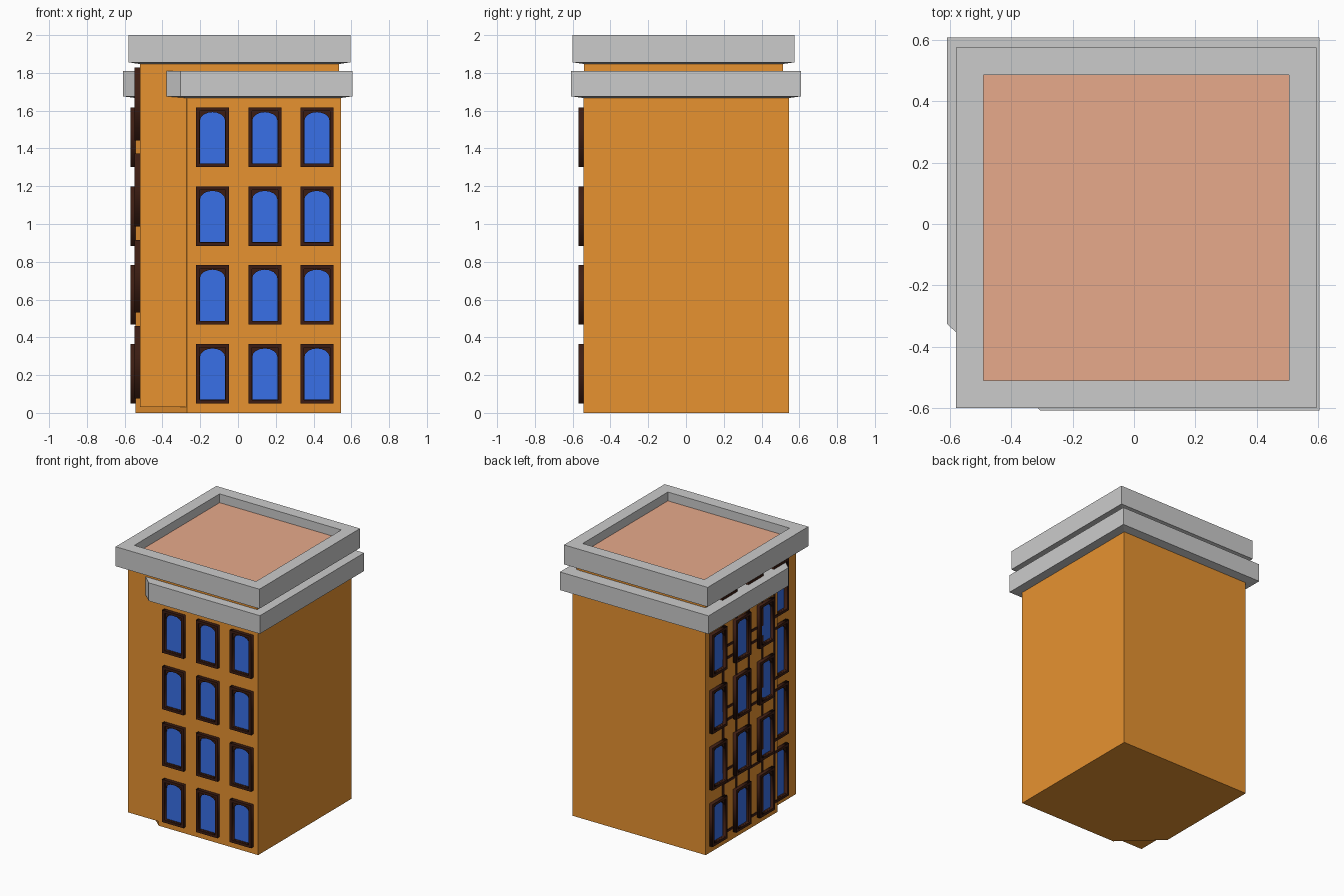
import bpy, bmesh, math

if "Cube" in bpy.data.objects:
    bpy.data.objects.remove(bpy.data.objects["Cube"])


def material(name, rgb):
    m = bpy.data.materials.new(name)
    m.diffuse_color = (*rgb, 1)
    m.use_nodes = True
    m.node_tree.nodes["Principled BSDF"].inputs["Base Color"].default_value = m.diffuse_color
    return m


ORANGE = material("orange_wall", (0.8, 0.29, 0.03))
PINK = material("pink_roof", (0.8, 0.40, 0.26))
BLUE = material("blue_glass", (0.04, 0.16, 0.8))
BROWN = material("dark_brown", (0.045, 0.012, 0.006))


def loft(name, loops, mat=None, caps=True):
    """Skin a stack of (outline, z) loops with equal point counts."""
    bm = bmesh.new()
    rings = [[bm.verts.new((x, y, z)) for x, y in pts] for pts, z in loops]
    for a, b in zip(rings, rings[1:]):
        for i in range(len(a)):
            j = (i + 1) % len(a)
            bm.faces.new((a[i], a[j], b[j], b[i]))
    if caps:
        bm.faces.new(rings[-1])
        if len(rings) > 1:
            bm.faces.new(rings[0][::-1])
    if len(rings) > 1 and caps:
        bmesh.ops.recalc_face_normals(bm, faces=bm.faces)
    me = bpy.data.meshes.new(name)
    bm.to_mesh(me)
    bm.free()
    ob = bpy.data.objects.new(name, me)
    bpy.context.collection.objects.link(ob)
    if mat:
        me.materials.append(mat)
    return ob


def scaled(pts, cx, cy, f):
    return [(cx + (x - cx) * f, cy + (y - cy) * f) for x, y in pts]


def tower(name, wall, eave, centre, z0, z1, z2):
    """Walls, cornice ring with sunken roof."""
    inner = scaled(eave, *centre, 0.847)
    floor = z2 - 0.065
    loft(name + "_walls", [(wall, z0), (wall, z1)], ORANGE)
    loft(name + "_cornice", [(wall, z1 - 0.003), (eave, z1 + 0.006), (eave, z2),
                             (inner, z2), (inner, floor)], caps=False)
    loft(name + "_roof", [(inner, floor)], PINK)


def box(x0, x1, y0, y1):
    return [(x0, y0), (x1, y0), (x1, y1), (x0, y1)]


# Lower building with cut corner, and the square one rising through it
tower("lower",
      [(-0.27, -0.543), (0.545, -0.543), (0.545, 0.545), (-0.543, 0.545), (-0.543, -0.29)],
      [(-0.305, -0.608), (0.605, -0.608), (0.605, 0.608), (-0.61, 0.608), (-0.61, -0.325)],
      (0, 0), 0, 1.67, 1.81)
tower("upper", box(-0.52, 0.535, -0.54, 0.513), box(-0.58, 0.595, -0.60, 0.575),
      (0.0075, -0.0125), 0.03, 1.85, 2.0)


def rect(u, v, w, h):
    return [(u - w / 2, v), (u + w / 2, v), (u + w / 2, v + h), (u - w / 2, v + h)]


def arch(u, v, w, h, rise=0.045, n=8):
    # rectangle with a rounded head
    pts = [(u - w / 2, v), (u + w / 2, v)]
    for i in range(n + 1):
        t = math.pi * i / n
        pts.append((u + w / 2 * math.cos(t), v + h - rise + rise * math.sin(t)))
    return pts


def plate(name, outlines, depth, side, wall, mat):
    """Extruded flat outlines (nested ones become holes) set on a wall."""
    cu = bpy.data.curves.new(name, 'CURVE')
    cu.dimensions = '2D'
    cu.fill_mode = 'BOTH'
    cu.extrude = depth / 2
    for pts in outlines:
        s = cu.splines.new('POLY')
        s.points.add(len(pts) - 1)
        for p, (x, y) in zip(s.points, pts):
            p.co = (x, y, 0, 1)
        s.use_cyclic_u = True
    cu.materials.append(mat)
    ob = bpy.data.objects.new(name, cu)
    bpy.context.collection.objects.link(ob)
    d = wall - depth / 2
    if side == 'front':
        ob.location, ob.rotation_euler = (0, d, 0), (math.pi / 2, 0, 0)
    else:
        ob.location, ob.rotation_euler = (d, 0, 0), (math.pi / 2, 0, -math.pi / 2)
    bpy.ops.object.select_all(action='DESELECT')
    ob.select_set(True)
    bpy.context.view_layer.objects.active = ob
    bpy.ops.object.convert(target='MESH')


def windows(name, side, wall, columns, rows, w, h):
    t = 0.019
    rims, heads, panes = [], [], []
    for u in columns:
        for v in rows:
            hole = rect(u, v + t, w - 2 * t, h - 2 * t)
            rims += [rect(u, v, w, h), hole]
            heads += [hole, arch(u, v + t + 0.001, w - 2 * t - 0.004, h - 2 * t - 0.006)]
            panes.append(hole)
    plate(name + "_frames", rims, 0.027, side, wall, BROWN)
    plate(name + "_arches", heads, 0.015, side, wall, BROWN)
    plate(name + "_glass", panes, 0.002, side, wall, BLUE)


# Windows: front and left of the lower building, left of the upper one
ROWS = [0.05 + 0.417 * k for k in range(4)]
windows("front_windows", 'front', -0.543, (-0.135, 0.142, 0.418), ROWS, 0.175, 0.315)
windows("left_windows", 'left', -0.543, (0.14, -0.138, -0.415), ROWS, 0.175, 0.315)
windows("upper_left_windows", 'left', -0.52, (0.335, 0.035, -0.265),
        [0.075 + 0.456 * k for k in range(4)], 0.175, 0.385)
